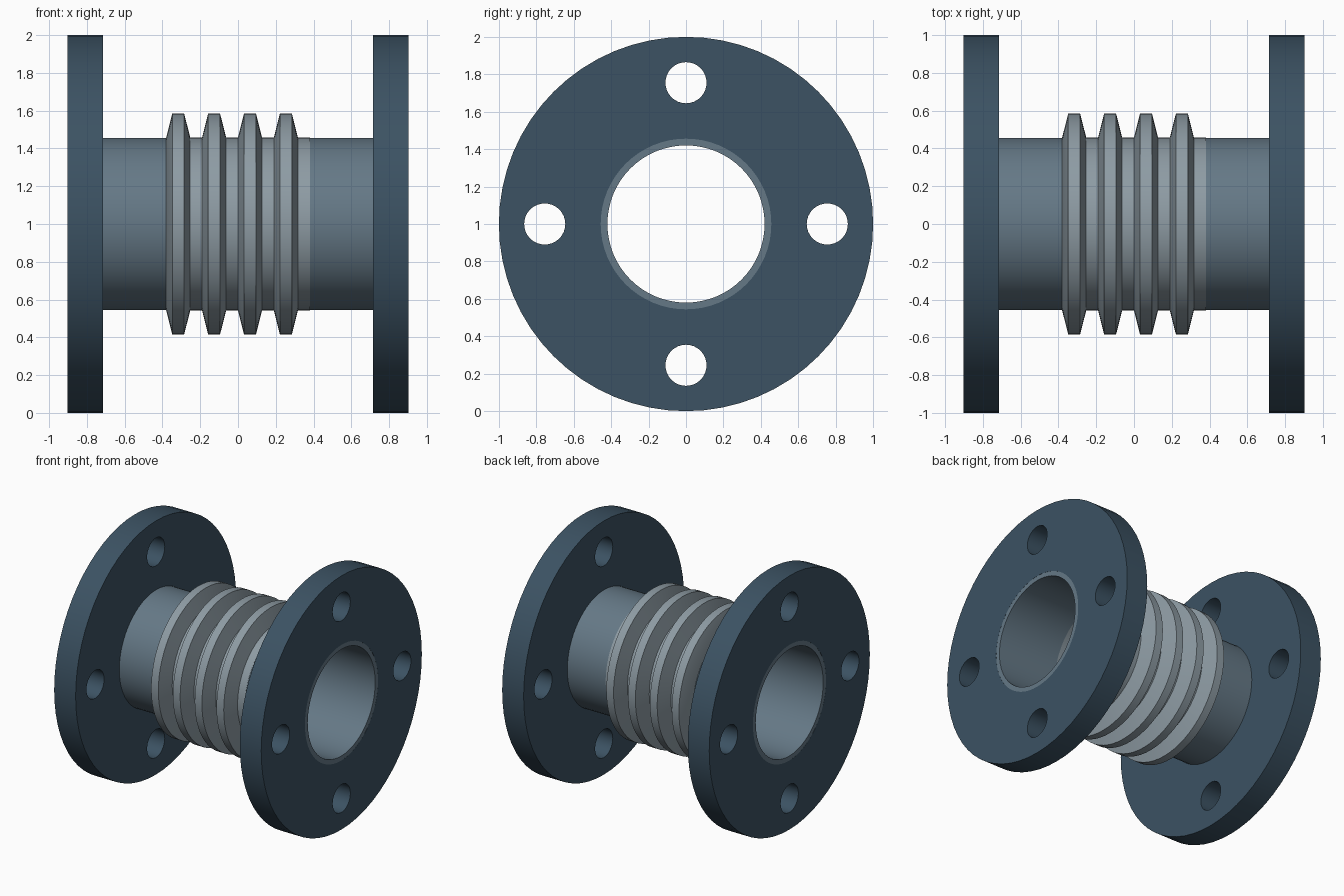
import bpy, bmesh, math

if "Cube" in bpy.data.objects:
    bpy.data.objects.remove(bpy.data.objects["Cube"])

AXIS_Z = 1.0
SEG = 64


def material(name, rgb):
    m = bpy.data.materials.new(name)
    m.diffuse_color = (*rgb, 1)
    m.use_nodes = True
    m.node_tree.nodes["Principled BSDF"].inputs["Base Color"].default_value = m.diffuse_color
    return m


def finish(obj, mat):
    obj.data.materials.clear()
    obj.data.materials.append(mat)
    bpy.ops.object.select_all(action='DESELECT')
    obj.select_set(True)
    bpy.context.view_layer.objects.active = obj
    bpy.ops.object.shade_smooth_by_angle(angle=math.radians(25))


def revolve(name, profile, mat):
    """Revolve a closed (x, radius) profile around the x axis."""
    bm = bmesh.new()
    rings = []
    for i in range(SEG):
        a = 2 * math.pi * i / SEG
        rings.append([bm.verts.new((x, r * math.sin(a), r * math.cos(a))) for x, r in profile])
    n = len(profile)
    for i in range(SEG):
        p, q = rings[i], rings[(i + 1) % SEG]
        for j in range(n):
            k = (j + 1) % n
            bm.faces.new((p[j], p[k], q[k], q[j]))
    bmesh.ops.recalc_face_normals(bm, faces=bm.faces)
    me = bpy.data.meshes.new(name)
    bm.to_mesh(me)
    bm.free()
    obj = bpy.data.objects.new(name, me)
    obj.location.z = AXIS_Z
    bpy.context.collection.objects.link(obj)
    finish(obj, mat)


def flange(name, x, thickness, mat):
    """Filled flat curve with a bore and four bolt holes, extruded into a disc."""
    cu = bpy.data.curves.new(name, 'CURVE')
    cu.dimensions = '2D'
    cu.fill_mode = 'BOTH'
    cu.extrude = thickness / 2
    circles = [(0, 0, 1.0, SEG), (0, 0, 0.456, SEG)]
    circles += [(0.755 * cx, 0.755 * cy, 0.11, 32) for cx, cy in ((1, 0), (0, 1), (-1, 0), (0, -1))]
    for cx, cy, r, n in circles:
        s = cu.splines.new('POLY')
        s.points.add(n - 1)
        s.use_cyclic_u = True
        for i, p in enumerate(s.points):
            a = 2 * math.pi * i / n
            p.co = (cx + r * math.cos(a), cy + r * math.sin(a), 0, 1)
    obj = bpy.data.objects.new(name, cu)
    obj.location = (x, 0, AXIS_Z)
    obj.rotation_euler.y = math.pi / 2
    bpy.context.collection.objects.link(obj)
    bpy.ops.object.select_all(action='DESELECT')
    obj.select_set(True)
    bpy.context.view_layer.objects.active = obj
    bpy.ops.object.convert(target='MESH')
    obj = bpy.context.view_layer.objects.active
    bm = bmesh.new()
    bm.from_mesh(obj.data)
    bmesh.ops.remove_doubles(bm, verts=bm.verts, dist=0.0005)
    bmesh.ops.recalc_face_normals(bm, faces=bm.faces)
    bm.to_mesh(obj.data)
    bm.free()
    finish(obj, mat)


flange_paint = material("flange_paint", (0.045, 0.085, 0.125))
pipe_steel = material("pipe_steel", (0.13, 0.19, 0.24))
bellows_steel = material("bellows_steel", (0.27, 0.33, 0.37))

# End flanges and the pipe stubs that run flush through them
for side, s in (("left", -1), ("right", 1)):
    flange(side + "_flange", s * 0.809, 0.187, flange_paint)
    revolve(side + "_pipe", [(s * 0.38, 0.42), (s * 0.902, 0.42),
                             (s * 0.902, 0.456), (s * 0.38, 0.456)], pipe_steel)

# Bellows: thin corrugated wall with four ridges
root, crest, wall = 0.458, 0.585, 0.036
outer = []
for i in range(4):
    x = -0.38 + 0.19 * i
    outer += [(x, root), (x + 0.032, crest), (x + 0.095, crest), (x + 0.127, root)]
outer.append((0.38, root))
inner = [(x, r - wall) for x, r in reversed(outer)]
revolve("bellows", outer + inner, bellows_steel)
